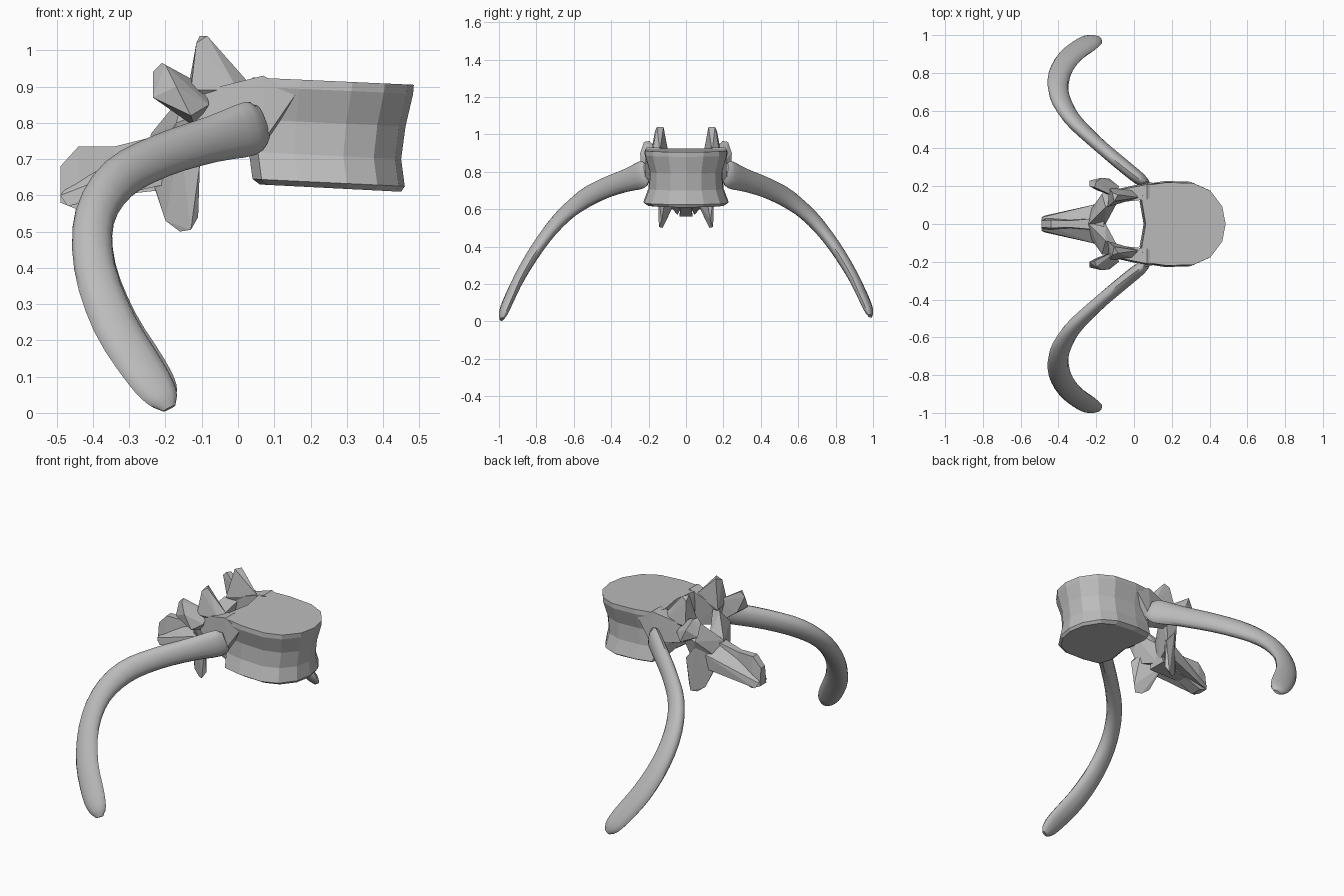
import bpy, bmesh, math
from mathutils import Vector

cube = bpy.data.objects.get("Cube")
if cube:
    bpy.data.objects.remove(cube, do_unlink=True)

bone = bpy.data.materials.new("bone_grey")
bone.use_nodes = True
bone.diffuse_color = (0.5, 0.5, 0.5, 1)
bone.node_tree.nodes["Principled BSDF"].inputs["Base Color"].default_value = (0.5, 0.5, 0.5, 1)


def finish(name, bm, smooth=None):
    bmesh.ops.recalc_face_normals(bm, faces=bm.faces)
    mesh = bpy.data.meshes.new(name)
    bm.to_mesh(mesh)
    bm.free()
    mesh.materials.append(bone)
    obj = bpy.data.objects.new(name, mesh)
    bpy.context.collection.objects.link(obj)
    if smooth:
        bpy.ops.object.select_all(action='DESELECT')
        obj.select_set(True)
        bpy.context.view_layer.objects.active = obj
        bpy.ops.object.shade_smooth_by_angle(angle=math.radians(smooth))
    return obj


def loft(name, rings, smooth=None):
    """Skin a list of equal-length rings and cap both ends."""
    bm = bmesh.new()
    loops = [[bm.verts.new(p) for p in ring] for ring in rings]
    n = len(loops[0])
    for a, b in zip(loops, loops[1:]):
        for i in range(n):
            j = (i + 1) % n
            bm.faces.new((a[i], a[j], b[j], b[i]))
    bm.faces.new(loops[0])
    bm.faces.new(loops[-1])
    return finish(name, bm, smooth)


def hull(name, points, side=1):
    """Faceted bony lump around a few points, on the chosen side."""
    bm = bmesh.new()
    for x, y, z in points:
        bm.verts.new((x, y * side, z))
    res = bmesh.ops.convex_hull(bm, input=bm.verts)
    bmesh.ops.delete(bm, geom=[v for v in res["geom_interior"] if v.is_valid], context='VERTS')
    return finish(name, bm)


def spline(stations, steps):
    """Catmull-Rom through the stations."""
    s = [Vector(p) for p in stations]
    s = [2 * s[0] - s[1]] + s + [2 * s[-1] - s[-2]]
    out = []
    for a, b, c, d in zip(s, s[1:], s[2:], s[3:]):
        for k in range(steps):
            t = k / steps
            out.append(0.5 * (2 * b + (c - a) * t + (2 * a - 5 * b + 4 * c - d) * t * t
                              + (3 * b - a - 3 * c + d) * t ** 3))
    return out + [s[-2]]


# Vertebral body: D-shaped outline, waisted in the middle
half = [(0.05, 0), (0, 0.6), (0.06, 0.93), (0.3, 1), (0.62, 0.98), (0.82, 0.8), (0.96, 0.42)]
outline = half + [(1, 0)] + [(u, -v) for u, v in reversed(half[1:])]
levels = [(0.62, 0.06, 0.45, 0.205), (0.635, 0.04, 0.46, 0.228), (0.71, 0.03, 0.45, 0.2),
          (0.8, 0.03, 0.462, 0.195), (0.89, 0.035, 0.483, 0.222), (0.915, 0.04, 0.485, 0.22)]
loft("vertebral_body", [[(x0 + u * (x1 - x0), v * w, z + (0.5 - u) * 0.02) for u, v in outline]
                        for z, x0, x1, w in levels])

# Ribs: x, y, z, half width, half thickness, twist of the wide axis
rib = [(0.07, 0.21, 0.80, 0.05, 0.015, 0.0), (0.035, 0.235, 0.785, 0.075, 0.033, 0.05),
       (-0.07, 0.32, 0.755, 0.064, 0.036, 0.15), (-0.21, 0.44, 0.71, 0.06, 0.036, 0.3),
       (-0.33, 0.56, 0.645, 0.06, 0.038, 0.6), (-0.395, 0.68, 0.54, 0.056, 0.038, 1.1),
       (-0.395, 0.79, 0.4, 0.058, 0.034, 1.4), (-0.34, 0.885, 0.245, 0.063, 0.03, 1.4),
       (-0.255, 0.95, 0.11, 0.062, 0.026, 1.25), (-0.21, 0.975, 0.045, 0.048, 0.022, 1.15),
       (-0.19, 0.985, 0.012, 0.02, 0.01, 1.1)]
for label, side in (("left", 1), ("right", -1)):
    path = spline(rib, 3)
    rings = []
    for i, p in enumerate(path):
        t = (path[min(i + 1, len(path) - 1)] - path[max(i - 1, 0)]).to_3d().normalized()
        w = Vector((-math.sin(p[5]), 0, math.cos(p[5])))
        w = (w - t * w.dot(t)).normalized()
        n = t.cross(w)
        ring = []
        for k in range(12):
            a = k * math.tau / 12
            q = p.to_3d() + w * p[3] * math.cos(a) + n * p[4] * math.sin(a)
            # The left rib ends slightly higher than the right one
            lift = 0.025 * max(0, 0.7 - q.z) if side > 0 else 0
            ring.append((q.x, q.y * side, max(q.z, 0) + lift))
        rings.append(ring)
    loft(label + "_rib", rings, smooth=50)

# Neural arch and paired processes
for label, side in (("left", 1), ("right", -1)):
    hull(label + "_pedicle", [
        (0.07, 0.13, 0.93), (0.07, 0.21, 0.93), (0.07, 0.14, 0.72), (0.07, 0.22, 0.75),
        (0.16, 0.215, 0.88), (-0.13, 0.11, 0.88), (-0.13, 0.17, 0.88),
        (-0.11, 0.12, 0.78), (-0.11, 0.18, 0.79)], side)
    hull(label + "_superior_process", [
        (-0.105, 0.12, 1.04), (-0.085, 0.155, 1.04), (-0.115, 0.165, 1.02),
        (0.03, 0.14, 0.91), (0.0, 0.18, 0.89), (-0.14, 0.09, 0.88),
        (-0.13, 0.19, 0.89), (-0.1, 0.13, 0.82)], side)
    hull(label + "_transverse_process", [
        (-0.21, 0.195, 0.965), (-0.2, 0.225, 0.96), (-0.235, 0.2, 0.94), (-0.235, 0.23, 0.87),
        (-0.17, 0.245, 0.9), (-0.2, 0.18, 0.85), (-0.13, 0.24, 0.82), (-0.12, 0.15, 0.79),
        (-0.09, 0.14, 0.9), (-0.08, 0.2, 0.85)], side)
    hull(label + "_lamina", [
        (-0.08, 0.13, 0.87), (-0.09, 0.17, 0.83), (-0.15, 0.09, 0.88), (-0.17, 0.16, 0.8),
        (-0.15, 0.0, 0.76), (-0.24, 0.0, 0.77), (-0.17, 0.0, 0.64),
        (-0.26, 0.03, 0.66), (-0.13, 0.13, 0.68)], side)
    hull(label + "_inferior_process", [
        (-0.16, 0.125, 0.5), (-0.13, 0.145, 0.505), (-0.11, 0.13, 0.54), (-0.2, 0.11, 0.53),
        (-0.22, 0.09, 0.6), (-0.105, 0.15, 0.69), (-0.13, 0.1, 0.72),
        (-0.25, 0.04, 0.68), (-0.16, 0.15, 0.76)], side)
    # Flared wings that run from the arch to the spinous tip
    hull(label + "_spinous_wing", [
        (-0.47, 0.045, 0.57), (-0.49, 0.035, 0.6), (-0.4, 0.03, 0.61), (-0.46, 0.01, 0.64),
        (-0.2, 0.1, 0.63), (-0.18, 0.11, 0.72), (-0.24, 0.02, 0.75), (-0.24, 0.02, 0.63)], side)

# Spinous process: tall narrow blade with a blunt tip
blade = [(-0.49, 0.58, 0.68, 0.03), (-0.44, 0.56, 0.735, 0.035),
         (-0.34, 0.6, 0.735, 0.03), (-0.16, 0.62, 0.78, 0.055)]
loft("spinous_process", [[(x, -w, lo), (x, w, lo), (x, w * 0.8, (lo + hi) / 2),
                          (x, w * 0.6, hi), (x, -w * 0.6, hi), (x, -w * 0.8, (lo + hi) / 2)]
                         for x, lo, hi, w in blade])
